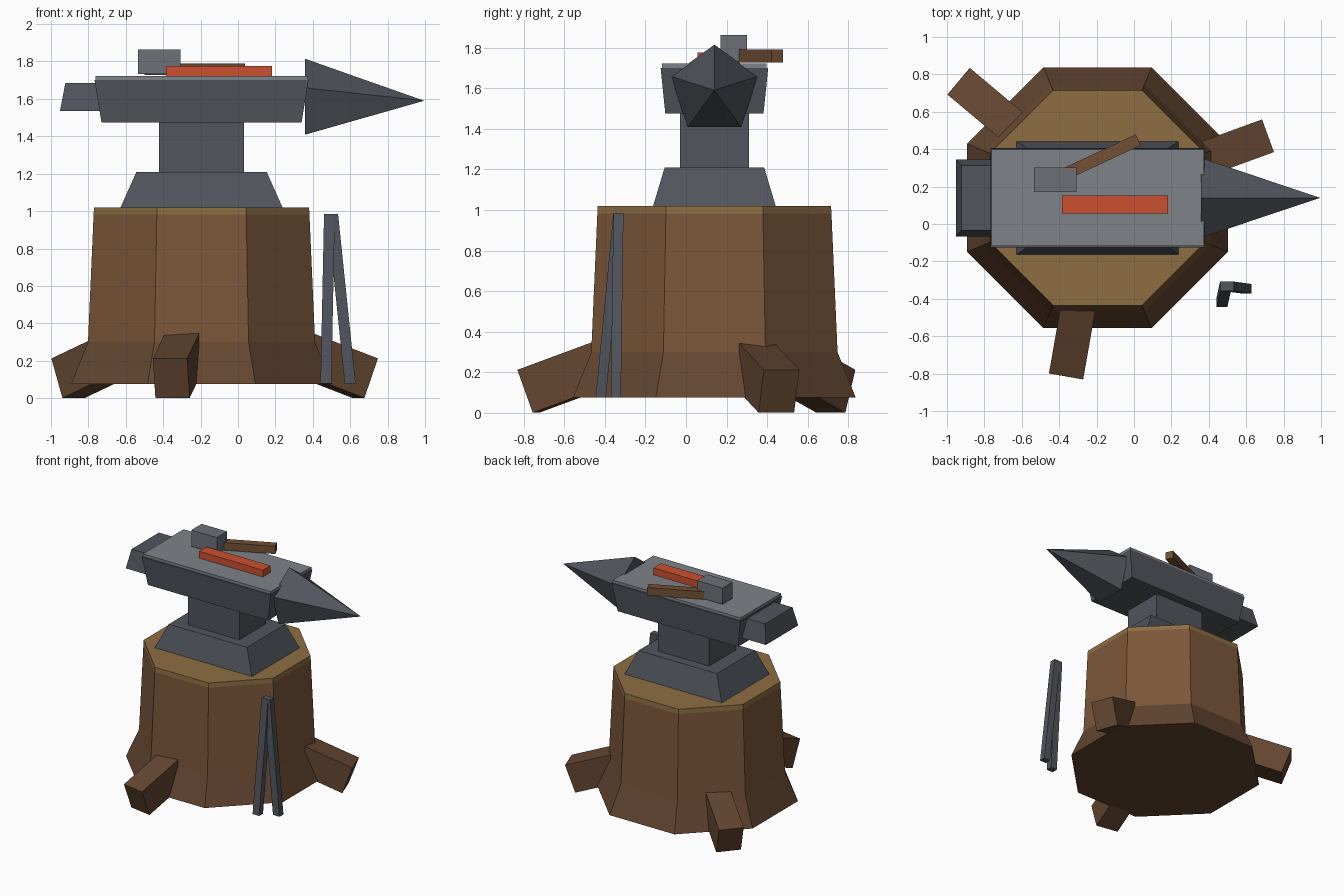
import bpy, bmesh
from math import cos, sin, pi, radians
from mathutils import Vector, Matrix

if "Cube" in bpy.data.objects:
    bpy.data.objects.remove(bpy.data.objects["Cube"])

CX, CY = -0.195, 0.14      # shared axis of stump and anvil


def material(name, rgb):
    m = bpy.data.materials.new(name)
    m.diffuse_color = (*rgb, 1)
    m.use_nodes = True
    m.node_tree.nodes["Principled BSDF"].inputs["Base Color"].default_value = m.diffuse_color
    return m


WOOD = material("wood", (0.20, 0.095, 0.042))
BARK = material("bark", (0.125, 0.06, 0.03))
CUT_WOOD = material("cut_wood", (0.27, 0.155, 0.055))
HANDLE = material("handle_wood", (0.17, 0.08, 0.035))
IRON = material("iron", (0.082, 0.09, 0.107))
STEEL = material("steel", (0.21, 0.23, 0.25))
HEAD = material("hammer_steel", (0.15, 0.165, 0.185))
HOT = material("hot_metal", (0.60, 0.08, 0.03))


def loft(name, rings, mat, matrix=Matrix()):
    """Closed solid through rings of points, capped at both ends."""
    bm = bmesh.new()
    vs = [[bm.verts.new(p) for p in ring] for ring in rings]
    n = len(rings[0])
    for a, b in zip(vs, vs[1:]):
        for i in range(n):
            j = (i + 1) % n
            bm.faces.new((a[i], a[j], b[j], b[i]))
    bm.faces.new(vs[0][::-1])
    bm.faces.new(vs[-1])
    bmesh.ops.recalc_face_normals(bm, faces=bm.faces)
    me = bpy.data.meshes.new(name)
    bm.to_mesh(me)
    bm.free()
    me.materials.append(mat)
    ob = bpy.data.objects.new(name, me)
    ob.matrix_world = matrix
    bpy.context.collection.objects.link(ob)
    return ob


def rect(cx, cy, hx, hy, z):
    return [Vector((cx + sx * hx, cy + sy * hy, z))
            for sx, sy in ((-1, -1), (1, -1), (1, 1), (-1, 1))]


def octagon(apothem, z):
    r = apothem / cos(pi / 8)
    return [Vector((CX + r * cos(pi / 8 + i * pi / 4), CY + r * sin(pi / 8 + i * pi / 4), z))
            for i in range(8)]


def block(name, size, mat, matrix):
    x, y, z = (s / 2 for s in size)
    return loft(name, [rect(0, 0, x, y, -z), rect(0, 0, x, y, z)], mat, matrix)


# Stump: flared skirt, trunk and pale cut top
loft("stump_skirt", [octagon(0.697, 0.075), octagon(0.607, 0.30)], BARK)
loft("stump_trunk", [octagon(0.607, 0.30), octagon(0.577, 0.982)], WOOD)
loft("stump_top", [octagon(0.577, 0.982), octagon(0.575, 1.02)], CUT_WOOD)

# Three roots sloping down to the ground
for i, angle in enumerate((20, 140, 260)):
    m = (Matrix.Translation((CX, CY, 0)) @ Matrix.Rotation(radians(angle), 4, 'Z')
         @ Matrix.Translation((0.6965, 0, 0.192)) @ Matrix.Rotation(radians(20), 4, 'Y'))
    block(f"root_{i + 1}", (0.5, 0.186, 0.225), BARK, m)

# Anvil: foot, waist, body, face plate
for name, mat, (hx0, hy0, z0), (hx1, hy1, z1) in (
        ("anvil_foot", IRON, (0.433, 0.302, 1.02), (0.348, 0.245, 1.21)),
        ("anvil_waist", IRON, (0.228, 0.17, 1.21), (0.228, 0.17, 1.475)),
        ("anvil_body", IRON, (0.535, 0.242, 1.475), (0.572, 0.265, 1.70)),
        ("anvil_face", STEEL, (0.568, 0.258, 1.70), (0.568, 0.258, 1.722))):
    loft(name, [rect(CX, CY, hx0, hy0, z0), rect(CX, CY, hx1, hy1, z1)], mat)

# Heel block behind the body
loft("anvil_heel", [rect(-0.777, CY, 0.175, 0.206, 1.535),
                    rect(-0.777, CY, 0.146, 0.174, 1.685)], IRON)

# Five-sided horn
bm = bmesh.new()
base = [bm.verts.new((0.357, CY + 0.225 * sin(i * 2 * pi / 5), 1.59 + 0.225 * cos(i * 2 * pi / 5)))
        for i in range(5)]
tip = bm.verts.new((0.995, CY, 1.59))
bm.faces.new(base)
for i in range(5):
    bm.faces.new((base[i], base[(i + 1) % 5], tip))
bmesh.ops.recalc_face_normals(bm, faces=bm.faces)
me = bpy.data.meshes.new("anvil_horn")
bm.to_mesh(me)
bm.free()
me.materials.append(IRON)
bpy.context.collection.objects.link(bpy.data.objects.new("anvil_horn", me))

# Hammer and hot bar lying on the face
block("hammer_head", (0.227, 0.13, 0.131), HEAD, Matrix.Translation((-0.4215, 0.236, 1.798)))
block("hammer_handle", (0.563, 0.064, 0.062), HANDLE,
      Matrix.Translation((-0.232, 0.331, 1.759)) @ Matrix.Rotation(radians(25), 4, 'Z'))
block("hot_bar", (0.567, 0.096, 0.055), HOT, Matrix.Translation((-0.1015, 0.104, 1.7495)))

# Tongs: two legs meeting at the top
for name, bottom, top in (("tongs_leg_1", (0.47, -0.42), (0.489, -0.333)),
                          ("tongs_leg_2", (0.60, -0.346), (0.506, -0.333))):
    loft(name, [rect(*bottom, 0.029, 0.025, 0.077), rect(*top, 0.029, 0.025, 0.984)], IRON)
